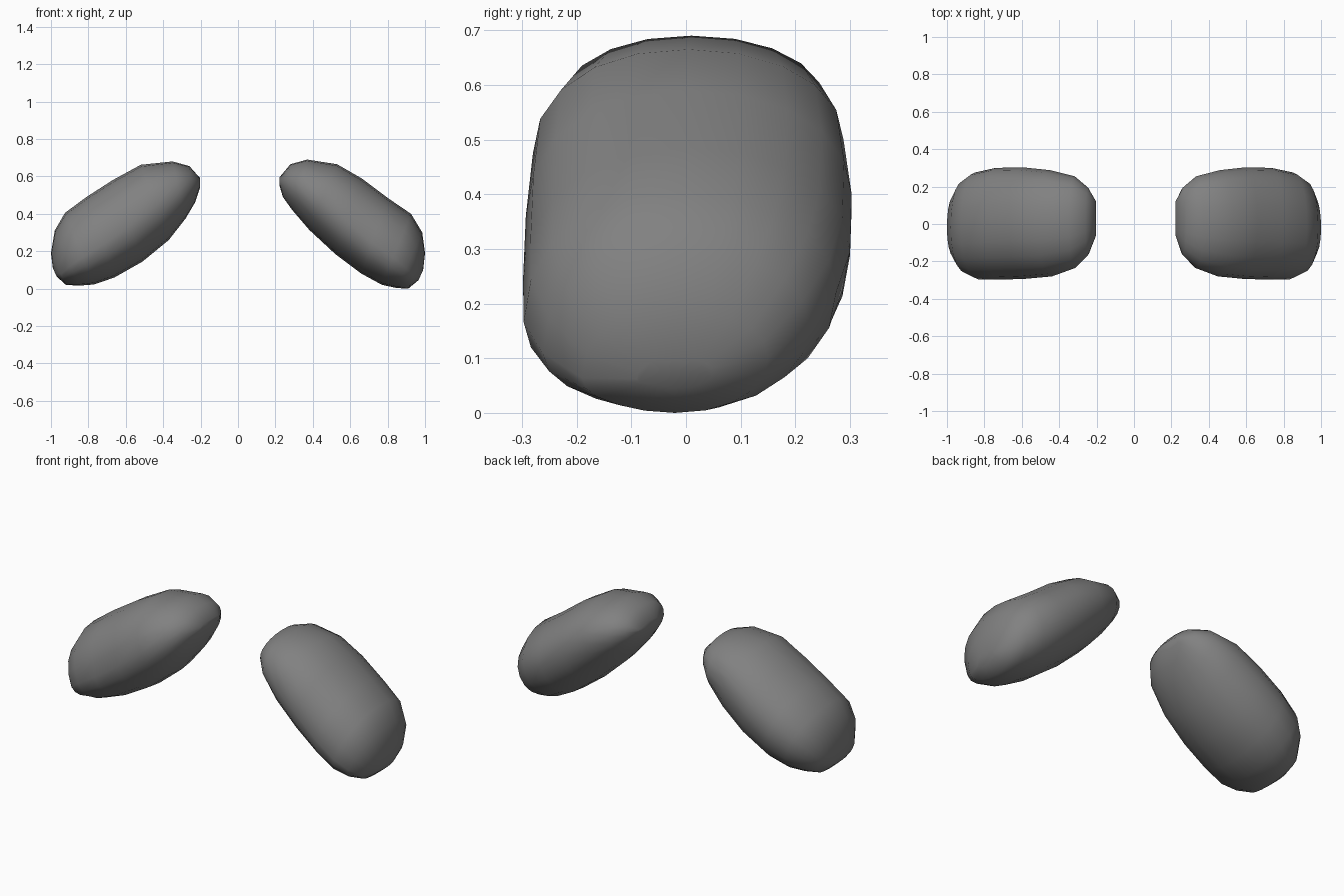
import bpy, bmesh, math

if "Cube" in bpy.data.objects:
    bpy.data.objects.remove(bpy.data.objects["Cube"])

rubber = bpy.data.materials.new("dark_grey")
rubber.diffuse_color = (0.22, 0.22, 0.22, 1)
rubber.use_nodes = True
rubber.node_tree.nodes["Principled BSDF"].inputs["Base Color"].default_value = rubber.diffuse_color

SIDES = 20
POWER = 2.1  # fullness of the rounded cross-section

# front and back y of each cross-section, from inner end to outer end
WIDTHS = [(-0.06, 0.12), (-0.165, 0.195), (-0.235, 0.255), (-0.28, 0.288), (-0.293, 0.303),
          (-0.298, 0.3), (-0.297, 0.275), (-0.262, 0.225), (-0.19, 0.15), (-0.09, 0.05)]

# under-side and top-side points (distance from centre, z) of each cross-section
RIGHT = [(.222, .55, .222, .595), (.24, .49, .28, .665), (.29, .42, .37, .69),
         (.38, .315, .53, .665), (.52, .185, .66, .59), (.66, .08, .80, .485),
         (.77, .02, .925, .40), (.85, .003, .985, .30), (.91, .0, 1.0, .19),
         (.965, .045, .99, .10)]
LEFT = [(.203, .54, .202, .59), (.23, .46, .26, .655), (.28, .375, .35, .68),
        (.37, .26, .52, .662), (.51, .145, .67, .58), (.66, .06, .81, .49),
        (.77, .022, .925, .405), (.85, .016, .98, .31), (.92, .02, 1.0, .19),
        (.97, .065, .99, .11)]


def spow(v):
    return math.copysign(abs(v) ** (2 / POWER), v)


def make_pad(name, sections, side):
    bm = bmesh.new()
    rings = []
    for n, ((lx, lz, ux, uz), (front, back)) in enumerate(zip(sections, WIDTHS)):
        ring = []
        for i in range(SIDES):
            a = 2 * math.pi * i / SIDES
            c, s = spow(math.cos(a)), spow(math.sin(a))
            # the widest line sits lower along the front edge, towards the outer end
            mid = 0.53 if c > 0 else 0.53 + c * 0.22 * n / 9
            t = mid + s * ((1 - mid) if s > 0 else mid)
            y = (front + back) / 2 + (back - front) / 2 * c
            ring.append(bm.verts.new((side * (lx + (ux - lx) * t), y, lz + (uz - lz) * t)))
        rings.append(ring)
    # skin between the cross-sections, then close both ends
    for a, b in zip(rings, rings[1:]):
        for i in range(SIDES):
            j = (i + 1) % SIDES
            bm.faces.new((a[i], a[j], b[j], b[i]))
    bm.faces.new(rings[0])
    bm.faces.new(rings[-1])
    bmesh.ops.recalc_face_normals(bm, faces=bm.faces)
    for f in bm.faces:
        f.smooth = True
    mesh = bpy.data.meshes.new(name)
    bm.to_mesh(mesh)
    bm.free()
    mesh.materials.append(rubber)
    obj = bpy.data.objects.new(name, mesh)
    bpy.context.collection.objects.link(obj)


make_pad("right_pad", RIGHT, 1)
make_pad("left_pad", LEFT, -1)
